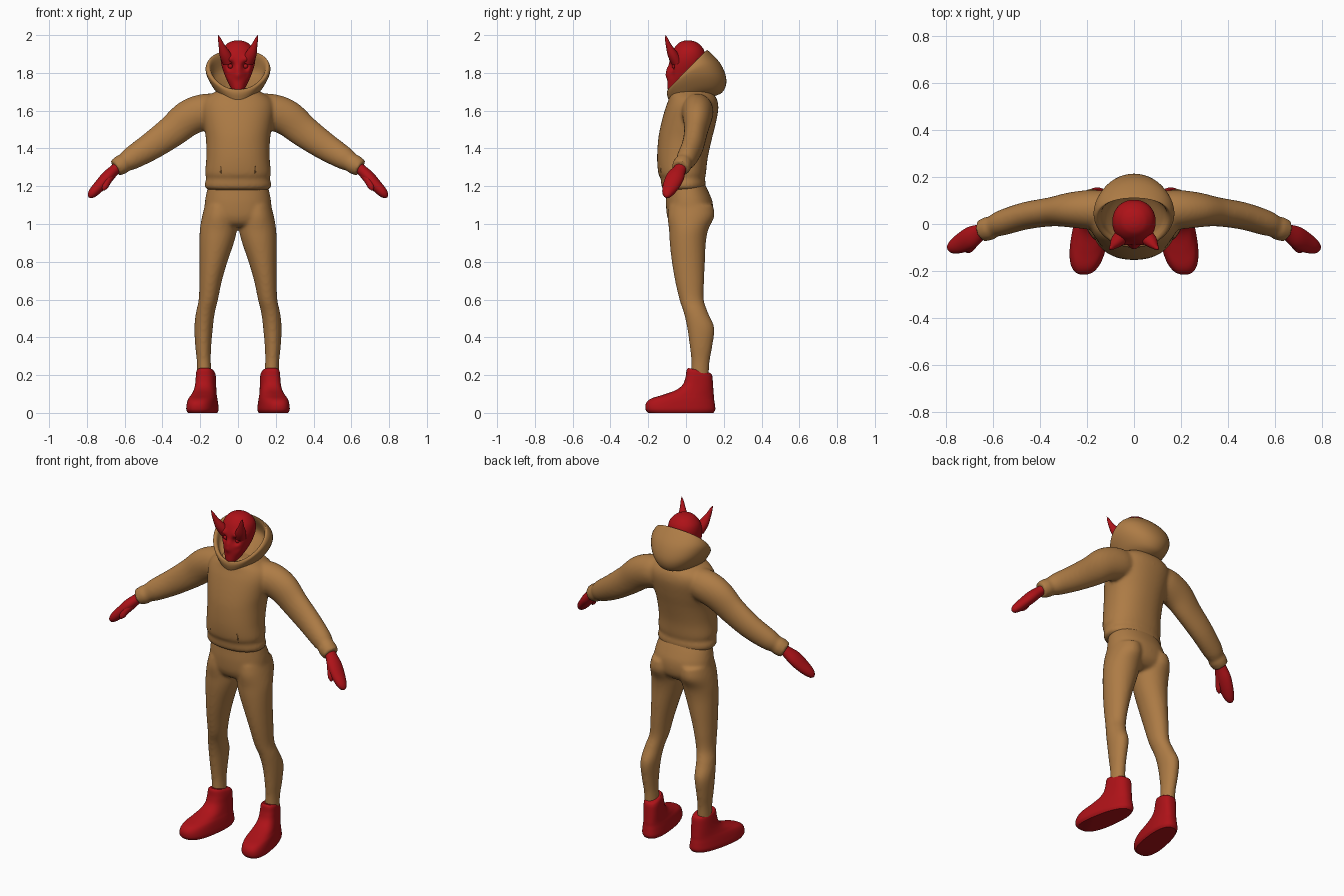
import bpy, bmesh, math
from mathutils import Vector

SEG = 48


def material(name, rgb):
    m = bpy.data.materials.new(name)
    m.diffuse_color = (*rgb, 1)
    return m


TAN = material("tan_cloth", (0.42, 0.20, 0.06))
RED = material("red", (0.42, 0.006, 0.009))


def smooth_rows(rows, n=5):
    """Catmull-Rom interpolation of tuples."""
    out = []
    for i in range(len(rows) - 1):
        p0, p1, p2 = rows[max(i - 1, 0)], rows[i], rows[i + 1]
        p3 = rows[min(i + 2, len(rows) - 1)]
        for k in range(n):
            t = k / n
            out.append([0.5 * (2 * b + (c - a) * t + (2 * a - 5 * b + 4 * c - d) * t * t
                               + (3 * b - a - 3 * c + d) * t ** 3)
                        for a, b, c, d in zip(p0, p1, p2, p3)])
    return out + [list(rows[-1])]


def angles():
    return [2 * math.pi * k / SEG for k in range(SEG)]


def stack(rows, power=2.0, n=5):
    """Horizontal rings from (z, centre x, half width, front y, back y)."""
    grid = []
    for z, x, a, f, b in smooth_rows(rows, n):
        ring = []
        for t in angles():
            c, s = math.cos(t), math.sin(t)
            u = math.copysign(abs(c) ** (2 / power), c)
            v = math.copysign(abs(s) ** (2 / power), s)
            ring.append(Vector((x + a * u, (f + b) / 2 + (b - f) / 2 * v, z)))
        grid.append(ring)
    return grid


def tube(rows, ref=(0, 1, 0), n=5):
    """Rings across a path from (x, y, z, radius along ref, other radius)."""
    rows = smooth_rows(rows, n)
    pts = [Vector(r[:3]) for r in rows]
    grid = []
    for i, r in enumerate(rows):
        t = (pts[min(i + 1, len(pts) - 1)] - pts[max(i - 1, 0)]).normalized()
        u = Vector(ref)
        u = (u - t * u.dot(t)).normalized()
        v = t.cross(u)
        grid.append([pts[i] + u * r[3] * math.cos(a) + v * r[4] * math.sin(a) for a in angles()])
    return grid


def flip(grid):
    return [[Vector((-p.x, p.y, p.z)) for p in ring] for ring in grid]


def make(name, grids, mat, blend=False, dents=()):
    bm = bmesh.new()
    for grid in grids:
        rings = [[bm.verts.new(p) for p in ring] for ring in grid]
        for r0, r1 in zip(rings, rings[1:]):
            for k in range(len(r0)):
                j = (k + 1) % len(r0)
                bm.faces.new((r0[k], r0[j], r1[j], r1[k]))
        bm.faces.new(rings[0][::-1])
        bm.faces.new(rings[-1])
    for centre, radius, push in dents:
        for v in bm.verts:
            v.co += Vector(push) * math.exp(-((v.co - Vector(centre)).length / radius) ** 2)
    bmesh.ops.recalc_face_normals(bm, faces=bm.faces)
    me = bpy.data.meshes.new(name)
    bm.to_mesh(me)
    bm.free()
    ob = bpy.data.objects.new(name, me)
    bpy.context.collection.objects.link(ob)
    me.materials.append(mat)
    bpy.ops.object.select_all(action='DESELECT')
    ob.select_set(True)
    bpy.context.view_layer.objects.active = ob
    bpy.ops.object.shade_smooth_by_angle(angle=math.radians(50))
    if blend:  # fuse overlapping volumes into one soft skin
        m = ob.modifiers.new("fuse", 'REMESH')
        m.mode, m.voxel_size, m.use_smooth_shade = 'VOXEL', 0.009, True
        m = ob.modifiers.new("soften", 'SMOOTH')
        m.factor, m.iterations = 0.5, 8
    return ob


# Hoodie body and sleeves
body = stack([(1.18, 0, .155, -.112, .09), (1.195, 0, .175, -.128, .103), (1.22, 0, .175, -.132, .104),
              (1.24, 0, .168, -.134, .1), (1.27, 0, .174, -.147, .106), (1.35, 0, .168, -.153, .115),
              (1.45, 0, .17, -.147, .137), (1.53, 0, .183, -.132, .157), (1.61, 0, .195, -.11, .171),
              (1.66, 0, .18, -.092, .164), (1.695, 0, .13, -.082, .14), (1.72, 0, .08, -.06, .11)], 2.2)
sleeve = tube([(.08, .05, 1.6, .08, .085), (.17, .06, 1.595, .085, .095), (.26, .06, 1.562, .076, .095),
               (.35, .052, 1.49, .062, .085), (.46, .035, 1.412, .058, .074), (.56, .005, 1.35, .054, .062),
               (.6, -.012, 1.325, .046, .05), (.615, -.018, 1.316, .051, .053), (.65, -.03, 1.295, .047, .046)])
make("hoodie", [body, sleeve, flip(sleeve)], TAN, blend=True)

# Pocket edges on the hoodie front
for s, n in ((1, "left"), (-1, "right")):
    make(f"pocket_edge_{n}", [tube([(s * .09, -.121, 1.25, .004, .004), (s * .09, -.131, 1.28, .004, .004),
                                    (s * .088, -.134, 1.31, .003, .003)], (1, 0, 0))], TAN)

# Trousers
hips = stack([(1.23, 0, .15, -.1, .09), (1.17, 0, .166, -.103, .12), (1.11, 0, .176, -.106, .142),
              (1.04, 0, .178, -.1, .14), (1.0, 0, .15, -.08, .11), (.985, 0, .1, -.05, .07)], 2.2)
leg = stack([(1.1, .095, .08, -.09, .143), (1.04, .1, .09, -.098, .15), (.97, .104, .098, -.09, .118),
             (.9, .113, .091, -.086, .105), (.8, .13, .074, -.075, .1), (.7, .145, .06, -.058, .096),
             (.6, .157, .051, -.035, .094), (.53, .173, .05, -.012, .117), (.45, .182, .049, .006, .15),
             (.35, .184, .042, .02, .139), (.27, .181, .037, .028, .125), (.17, .177, .039, .023, .12)])
make("trousers", [hips, leg, flip(leg)], TAN, blend=True)

# Boots, toes turned slightly out
boot = stack([(0, .185, .07, -.2, .145), (.018, .185, .078, -.214, .155), (.05, .185, .075, -.212, .152),
              (.075, .185, .07, -.186, .148), (.095, .185, .064, -.125, .147), (.12, .185, .059, -.055, .145),
              (.15, .185, .056, -.017, .143), (.19, .185, .054, -.002, .14), (.215, .186, .05, .003, .135),
              (.225, .186, .042, .012, .125)], 2.5)
for ring in boot:
    for p in ring:
        p.x = .185 + (p.x - .185) * (1 - .5 * (p.y + .05)) - .155 * (p.y + .03)
        if p.z > .19:
            p.z += (.07 - p.y) * .22 * (p.z - .19) / .035

# Mitten hands with a thumb
hand = tube([(.61, -.015, 1.325, .032, .028), (.65, -.033, 1.29, .034, .028), (.69, -.056, 1.25, .047, .033),
             (.73, -.078, 1.205, .044, .031), (.765, -.095, 1.168, .032, .026), (.783, -.1, 1.148, .018, .016),
             (.789, -.101, 1.141, .004, .004)])
thumb = tube([(.665, -.055, 1.265, .022, .022), (.69, -.088, 1.23, .022, .021), (.705, -.109, 1.197, .016, .017),
              (.712, -.116, 1.178, .004, .004)])

# Horns of the mask
horn = tube([(.05, -.05, 1.86, .034, .03), (.07, -.072, 1.9, .029, .026), (.087, -.092, 1.945, .016, .015),
             (.098, -.103, 1.98, .008, .008), (.105, -.108, 2.0, .001, .001)], (1, 0, 0))

for n, f in (("left", lambda g: g), ("right", flip)):
    make(f"boot_{n}", [f(boot)], RED)
    make(f"mitten_{n}", [f(hand), f(thumb)], RED)
    make(f"horn_{n}", [f(horn)], RED)

# Hood: each row given as front (y, z), side (x, y, z), back (y, z)
hood = []
for fy, fz, sx, sy, sz, by, bz in smooth_rows([
        (-.085, 1.635, .09, .02, 1.67, .12, 1.67), (-.095, 1.665, .13, .045, 1.72, .19, 1.695),
        (-.1, 1.685, .16, .055, 1.775, .214, 1.76), (-.1, 1.7, .172, .045, 1.82, .185, 1.845),
        (-.095, 1.712, .162, .03, 1.84, .118, 1.917), (-.08, 1.708, .146, .03, 1.83, .115, 1.9),
        (-.065, 1.69, .125, .04, 1.77, .15, 1.81), (-.03, 1.68, .06, .04, 1.73, .1, 1.75)]):
    ring = []
    for t in angles():
        c, s = math.cos(t), math.sin(t)
        ring.append(Vector((sx * s, sy + c * (fy - by) / 2 + c * c * ((fy + by) / 2 - sy),
                            sz + c * (fz - bz) / 2 + c * c * ((fz + bz) / 2 - sz))))
    hood.append(ring)
make("hood", [hood], TAN)

# Masked head with eye sockets, brow and nose ridge
SEG = 120
head = stack([(1.7, 0, .018, -.088, -.045), (1.712, 0, .032, -.096, -.02), (1.74, 0, .048, -.098, .03),
              (1.785, 0, .069, -.096, .07), (1.84, 0, .087, -.091, .096), (1.885, 0, .092, -.082, .103),
              (1.925, 0, .083, -.066, .093), (1.955, 0, .057, -.042, .067), (1.968, 0, .03, -.018, .04),
              (1.972, 0, .006, .004, .016)], 2.1, 8)
dents = [((0, -.1, 1.79), .022, (0, -.012, 0)), ((0, -.095, 1.82), .018, (0, -.008, 0))]
for s in (1, -1):
    dents += [((s * .04, -.083, 1.835), .02, (0, .03, 0)), ((s * .045, -.075, 1.875), .022, (0, -.014, 0)),
              ((s * .05, -.08, 1.79), .02, (0, .006, 0))]
make("masked_head", [head], RED, dents=dents)

# Eyeballs in the sockets
SEG = 24
for s, n in ((1, "left"), (-1, "right")):
    ball = [(1.835 - .012 * math.cos(a), s * .04, .012 * math.sin(a) + 1e-4,
             -.062 - .012 * math.sin(a) - 1e-4, -.062 + .012 * math.sin(a) + 1e-4)
            for a in [math.pi * k / 8 for k in range(9)]]
    make(f"eye_{n}", [stack(ball, 2, 2)], RED)
